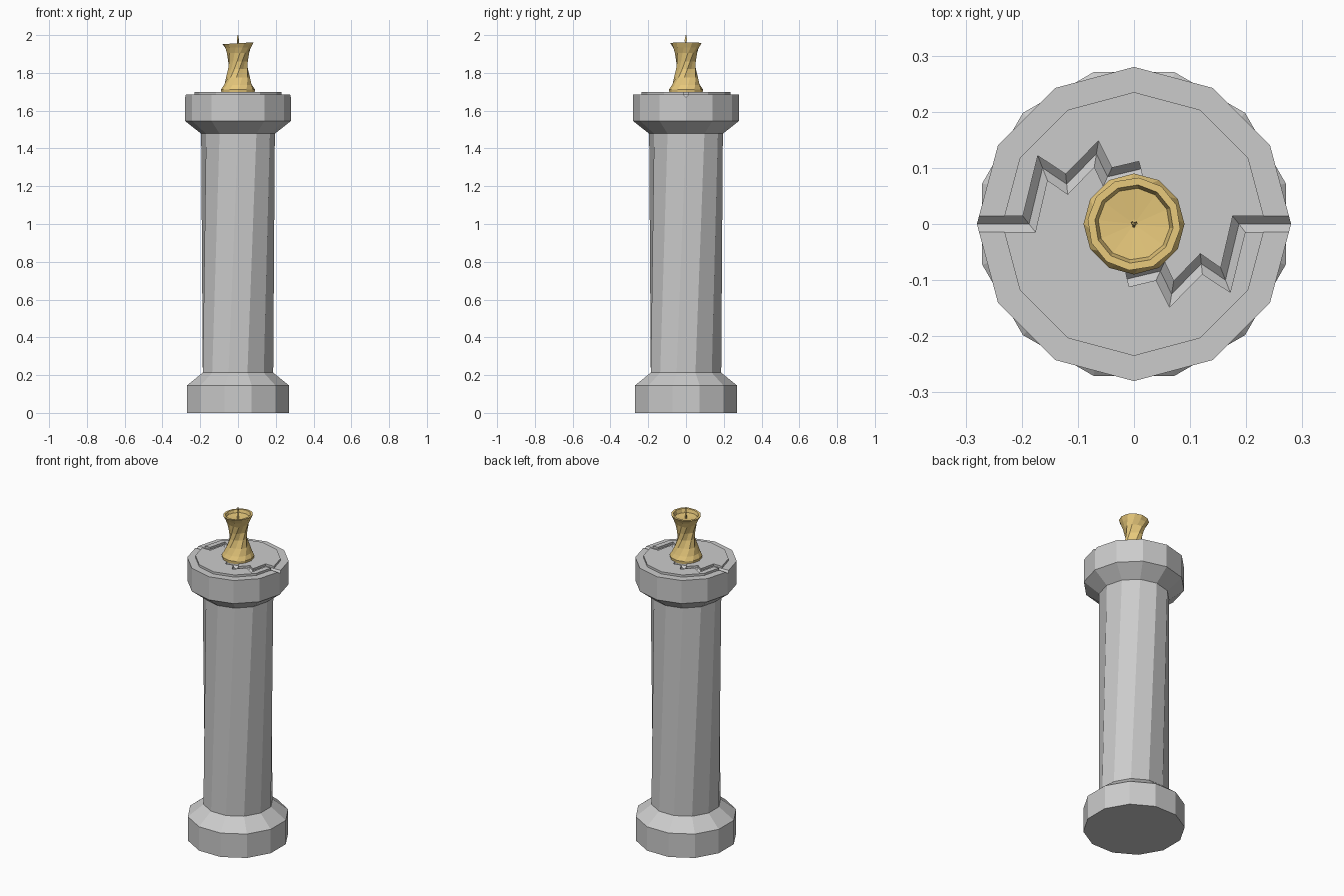
import bpy, bmesh
from math import sin, cos, radians, pi
from mathutils import Vector, Matrix

if "Cube" in bpy.data.objects:
    bpy.data.objects.remove(bpy.data.objects["Cube"])


def make_object(name, bm):
    bmesh.ops.recalc_face_normals(bm, faces=bm.faces[:])
    mesh = bpy.data.meshes.new(name)
    bm.to_mesh(mesh)
    bm.free()
    ob = bpy.data.objects.new(name, mesh)
    bpy.context.collection.objects.link(ob)
    return ob


def bridge(bm, rings):
    n = len(rings[0])
    for a, b in zip(rings, rings[1:]):
        for i in range(n):
            j = (i + 1) % n
            bm.faces.new((a[i], a[j], b[j], b[i]))
    bm.faces.new(rings[0][::-1])
    bm.faces.new(rings[-1])


def twisted_lathe(name, profile, sides, tilt=0.0):
    # profile rows: radius, height, turn in degrees, flute depth
    bm = bmesh.new()
    rings = []
    for r, z, turn, flute in profile:
        ring = []
        for i in range(sides):
            a = 2 * pi * i / sides + radians(turn)
            rr = r * (1 - flute * (i % 3 == 0))
            x, y = rr * cos(a), rr * sin(a)
            ring.append(bm.verts.new((x, y, z + (tilt * x if z > 1.94 else 0))))
        rings.append(ring)
    bridge(bm, rings)
    return make_object(name, bm)


# Column: base, twisted shaft, capital and raised top plate
column = twisted_lathe("column", [
    (0.28, 0, -15, 0), (0.28, 0.145, -15, 0), (0.193, 0.213, -15, 0),
    (0.195, 1.478, 0, 0), (0.28, 1.545, 0, 0), (0.28, 1.685, 0, 0),
    (0.235, 1.685, 0, 0), (0.235, 1.698, 0, 0)], 12)

# Zigzag crack cutters, one each side by half-turn
path = [Vector(p) for p in [(-0.32, 0), (-0.187, 0), (-0.163, 0.1), (-0.12, 0.071),
                            (-0.067, 0.125), (-0.047, 0.084), (0.012, 0.098)]]
HALF = 0.014


def crack_cutter(name, turn):
    bm = bmesh.new()
    rings = []
    for i, p in enumerate(path):
        d1 = (path[i] - path[i - 1]).normalized() if i else (path[1] - path[0]).normalized()
        d2 = (path[i + 1] - path[i]).normalized() if i < len(path) - 1 else d1
        n1, n2 = Vector((-d1.y, d1.x)), Vector((-d2.y, d2.x))
        m = (n1 + n2).normalized()
        m *= HALF / max(m.dot(n1), 0.6)
        section = [(0, 1.67), (1, 1.685), (1, 1.75), (-1, 1.75), (-1, 1.685)]
        rings.append([bm.verts.new((p.x + s * m.x, p.y + s * m.y, z)) for s, z in section])
    bridge(bm, rings)
    bmesh.ops.rotate(bm, verts=bm.verts[:], cent=(0, 0, 0), matrix=Matrix.Rotation(turn, 3, 'Z'))
    return make_object(name, bm)


cutters = [crack_cutter("crack_cutter_left", 0), crack_cutter("crack_cutter_right", pi)]
for c in cutters:
    mod = column.modifiers.new("crack", 'BOOLEAN')
    mod.operation = 'DIFFERENCE'
    mod.solver = 'EXACT'
    mod.object = c
carved = bpy.data.meshes.new_from_object(
    column.evaluated_get(bpy.context.evaluated_depsgraph_get()))
column.modifiers.clear()
column.data = carved
for c in cutters:
    bpy.data.objects.remove(c)

# Candle: waisted, spirally fluted, with a shallow dished top
candle = twisted_lathe("candle", [
    (0.088, 1.695, 0, 0), (0.090, 1.712, 0, 0), (0.078, 1.735, 8, 0.03),
    (0.064, 1.775, 22, 0.10), (0.053, 1.82, 38, 0.15), (0.052, 1.86, 54, 0.15),
    (0.060, 1.905, 70, 0.10), (0.072, 1.935, 80, 0.03), (0.083, 1.957, 84, 0),
    (0.070, 1.957, 84, 0), (0.064, 1.938, 84, 0), (0.008, 1.932, 84, 0)], 12, tilt=0.06)

# Wick
wick = twisted_lathe("wick", [(0.006, 1.925, 0, 0), (0.007, 1.975, 40, 0),
                              (0.003, 2.0, 80, 0)], 3)

wax = bpy.data.materials.new("wax")
wax.diffuse_color = (0.80, 0.58, 0.20, 1)
wax.use_nodes = True
wax.node_tree.nodes["Principled BSDF"].inputs["Base Color"].default_value = wax.diffuse_color
for ob in (candle, wick):
    ob.data.materials.append(wax)
